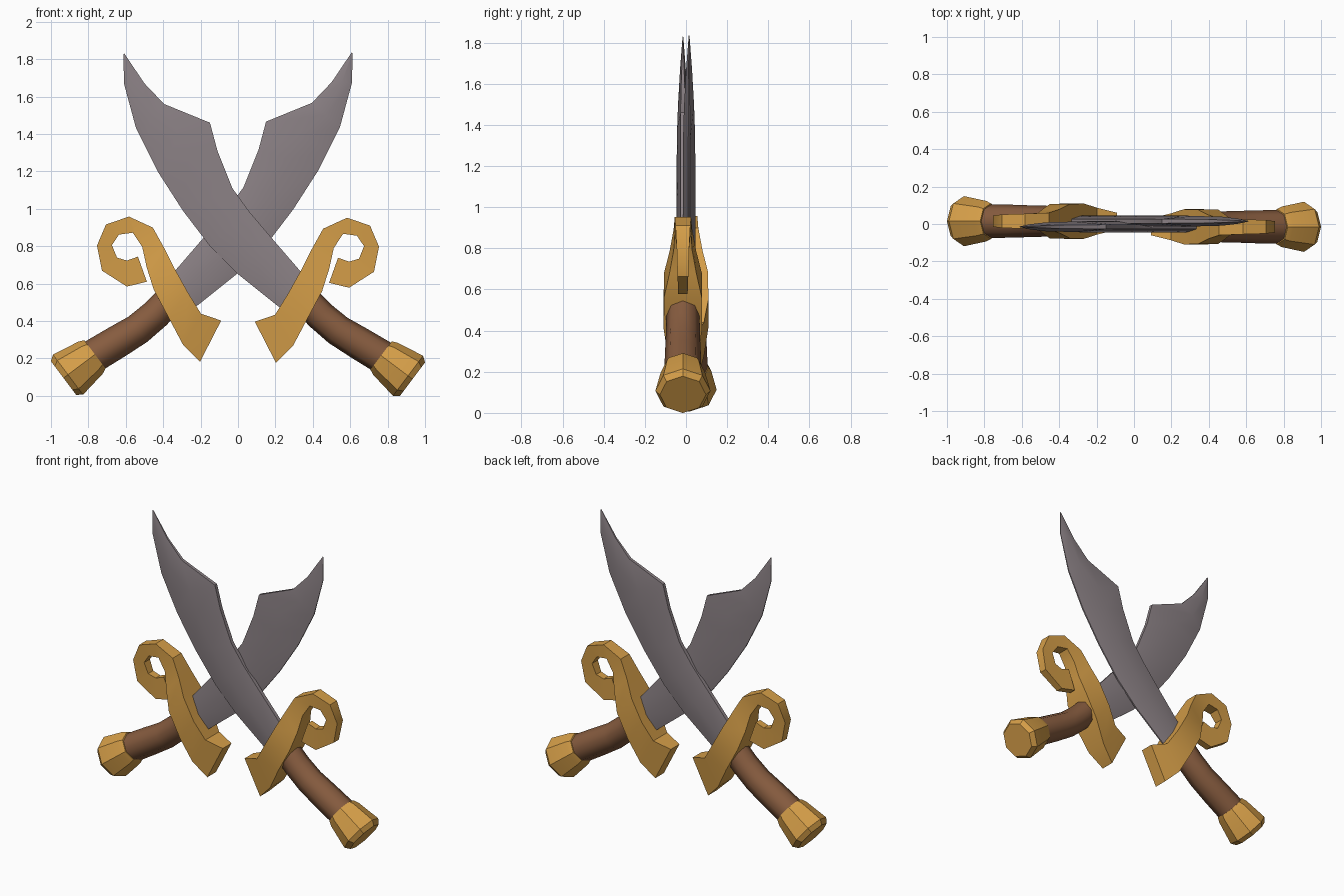
import bpy, bmesh, math
from mathutils import Vector

if "Cube" in bpy.data.objects:
    bpy.data.objects.remove(bpy.data.objects["Cube"])


def material(name, color):
    m = bpy.data.materials.new(name)
    m.diffuse_color = (*color, 1)
    m.use_nodes = True
    m.node_tree.nodes["Principled BSDF"].inputs["Base Color"].default_value = m.diffuse_color
    return m


STEEL = material("grey steel", (.262, .223, .238))
GOLD = material("gold", (.66, .34, .065))
WOOD = material("brown leather", (.242, .107, .05))
Y0 = -0.015  # each sword sits slightly to its own side of the middle plane


def loft(name, rings, mat, angle):
    """Skin a list of equal rings, cap both ends, add the sword's rotated twin."""
    bm = bmesh.new()
    rows = [[bm.verts.new(p) for p in ring] for ring in rings]
    n = len(rows[0])
    for a, b in zip(rows, rows[1:]):
        for i in range(n):
            j = (i + 1) % n
            bm.faces.new((a[i], a[j], b[j], b[i]))
    bm.faces.new(rows[0])
    bm.faces.new(rows[-1])
    bmesh.ops.recalc_face_normals(bm, faces=bm.faces)
    me = bpy.data.meshes.new(name)
    bm.to_mesh(me)
    bm.free()
    me.materials.append(mat)
    for p in me.polygons:
        p.use_smooth = True
    me.set_sharp_from_angle(angle=math.radians(angle))
    for tag, turn, dz in (("front", 0, 0), ("back", math.pi, .006)):
        ob = bpy.data.objects.new(f"{tag}_{name}", me)
        ob.rotation_euler.z = turn
        ob.location.z = dz
        bpy.context.collection.objects.link(ob)


def octagon(x, z, dx, dz, r):
    """Eight-sided ring centred at x, z, facing along dx, dz."""
    d = Vector((dx, 0, dz)).normalized()
    side = Vector((-d.z, 0, d.x))
    ring = []
    for i in range(8):
        a = i * math.pi / 4
        ring.append(Vector((x, Y0, z)) + side * r * math.cos(a)
                    + Vector((0, r * math.sin(a), 0)))
    return ring


# Blade: cutting edge x, z; spine x, z; half thickness at the middle
blade = [(.24, .46, .42, .58, .030), (.20, .49, .33, .67, .030),
         (0, .65, .16, .867, .030), (-.15, .80, .06, .985, .030),
         (-.295, .99, -.03, 1.11, .030), (-.43, 1.20, -.11, 1.31, .030),
         (-.485, 1.31, -.15, 1.46, .028), (-.545, 1.43, -.395, 1.56, .024),
         (-.61, 1.67, -.50, 1.67, .014), (-.612, 1.825, -.608, 1.83, .002)]
rings = []
for ox, oz, ix, iz, t in blade:
    mx, mz = (ox + ix) / 2, (oz + iz) / 2
    e, s = t * .15, t * .4
    rings.append([(ox, Y0 - e, oz), (mx, Y0 - t, mz), (ix, Y0 - s, iz),
                  (ix, Y0 + s, iz), (mx, Y0 + t, mz), (ox, Y0 + e, oz)])
loft("blade", rings, STEEL, 35)

# Guard: flat scroll given as outer x, z; inner x, z; half thickness
guard = [(.09, .396, .203, .176, .045), (.198, .433, .294, .267, .072),
         (.267, .545, .37, .41, .094), (.342, .68, .45, .56, .092),
         (.395, .785, .488, .68, .065), (.455, .893, .512, .79, .045),
         (.583, .952, .562, .866, .040), (.706, .91, .636, .856, .036),
         (.754, .797, .674, .80, .030), (.727, .663, .647, .733, .026),
         (.594, .578, .594, .717, .023), (.487, .604, .535, .738, .022)]
loft("guard", [[(ox, Y0 - t, oz), (ix, Y0 - t, iz), (ix, Y0 + t, iz), (ox, Y0 + t, oz)]
               for ox, oz, ix, iz, t in guard], GOLD, 35)

# Grip: curved eight-sided tube
grip = [(.36, .515, .62, -.78, .080), (.44, .43, .7, -.71, .082),
        (.535, .35, .8, -.6, .084), (.65, .28, .85, -.52, .088),
        (.80, .19, .85, -.52, .090)]
loft("grip", [octagon(*g) for g in grip], WOOD, 50)

# Pommel: flared cap along the end of the grip
AX, AZ = .8, -.6
loft("pommel", [octagon(.765 + AX * s, .215 + AZ * s, AX, AZ, r)
                for s, r in ((0, .095), (.03, .108), (.18, .134), (.21, .112))],
     GOLD, 30)
